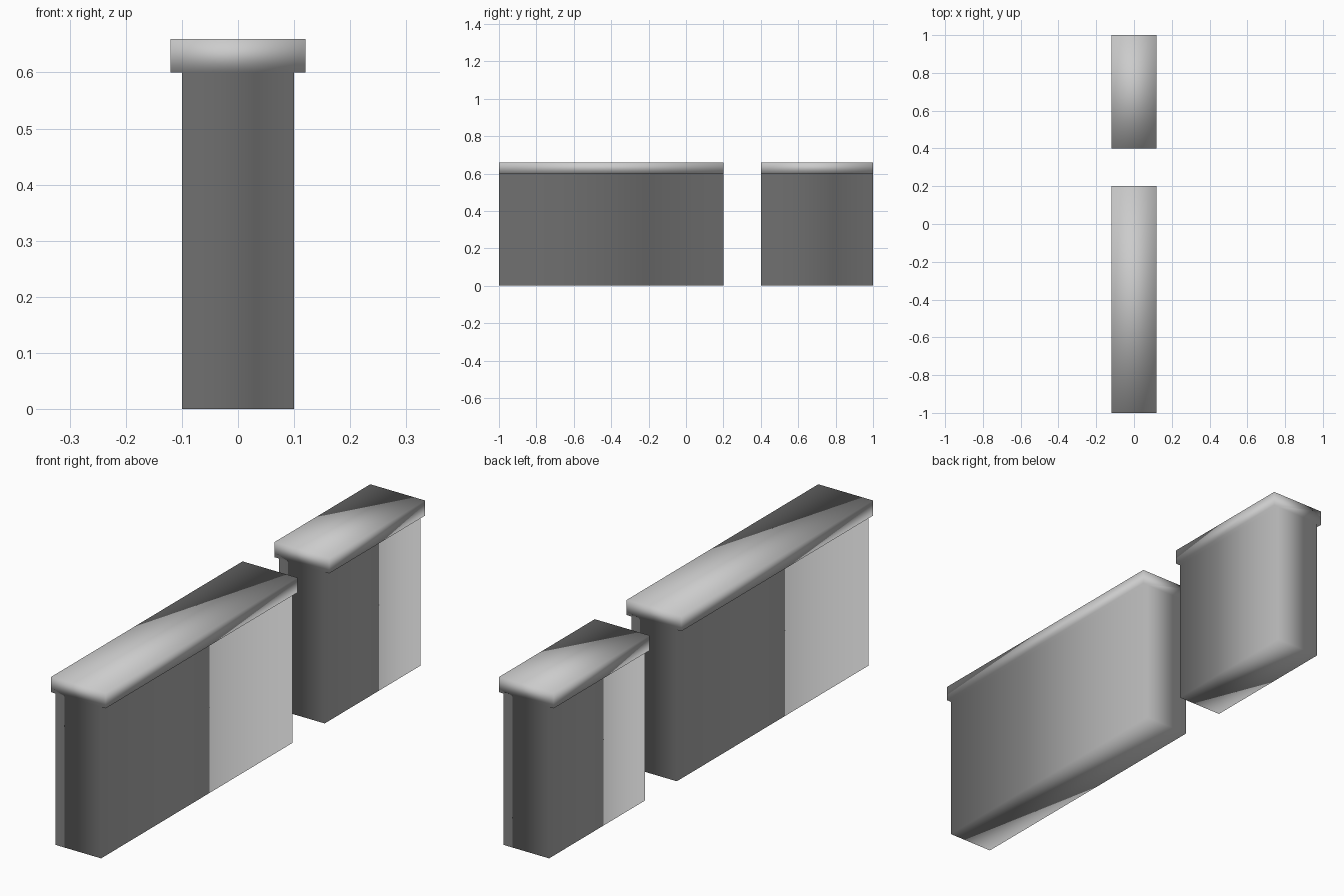
import bpy, bmesh

if "Cube" in bpy.data.objects:
    bpy.data.objects.remove(bpy.data.objects["Cube"])

# T-shaped wall cross-section (x, z): body with an overhanging coping
PROFILE = [(-0.1, 0), (0.1, 0), (0.1, 0.6), (0.12, 0.6),
           (0.12, 0.66), (-0.12, 0.66), (-0.12, 0.6), (-0.1, 0.6)]


def wall(name, y0, y1):
    """Extrude the profile along y into one smooth-shaded wall."""
    bm = bmesh.new()
    face = bm.faces.new([bm.verts.new((x, y0, z)) for x, z in PROFILE])
    ext = bmesh.ops.extrude_face_region(bm, geom=[face], use_keep_orig=True)
    moved = [g for g in ext["geom"] if isinstance(g, bmesh.types.BMVert)]
    bmesh.ops.translate(bm, verts=moved, vec=(0, y1 - y0, 0))
    bmesh.ops.recalc_face_normals(bm, faces=bm.faces[:])
    for f in bm.faces:
        f.smooth = True
    mesh = bpy.data.meshes.new(name)
    bm.to_mesh(mesh)
    bm.free()
    bpy.context.collection.objects.link(bpy.data.objects.new(name, mesh))


# Long and short wall segments with a gap between
wall("long_wall", -1.0, 0.2)
wall("short_wall", 0.4, 1.0)
